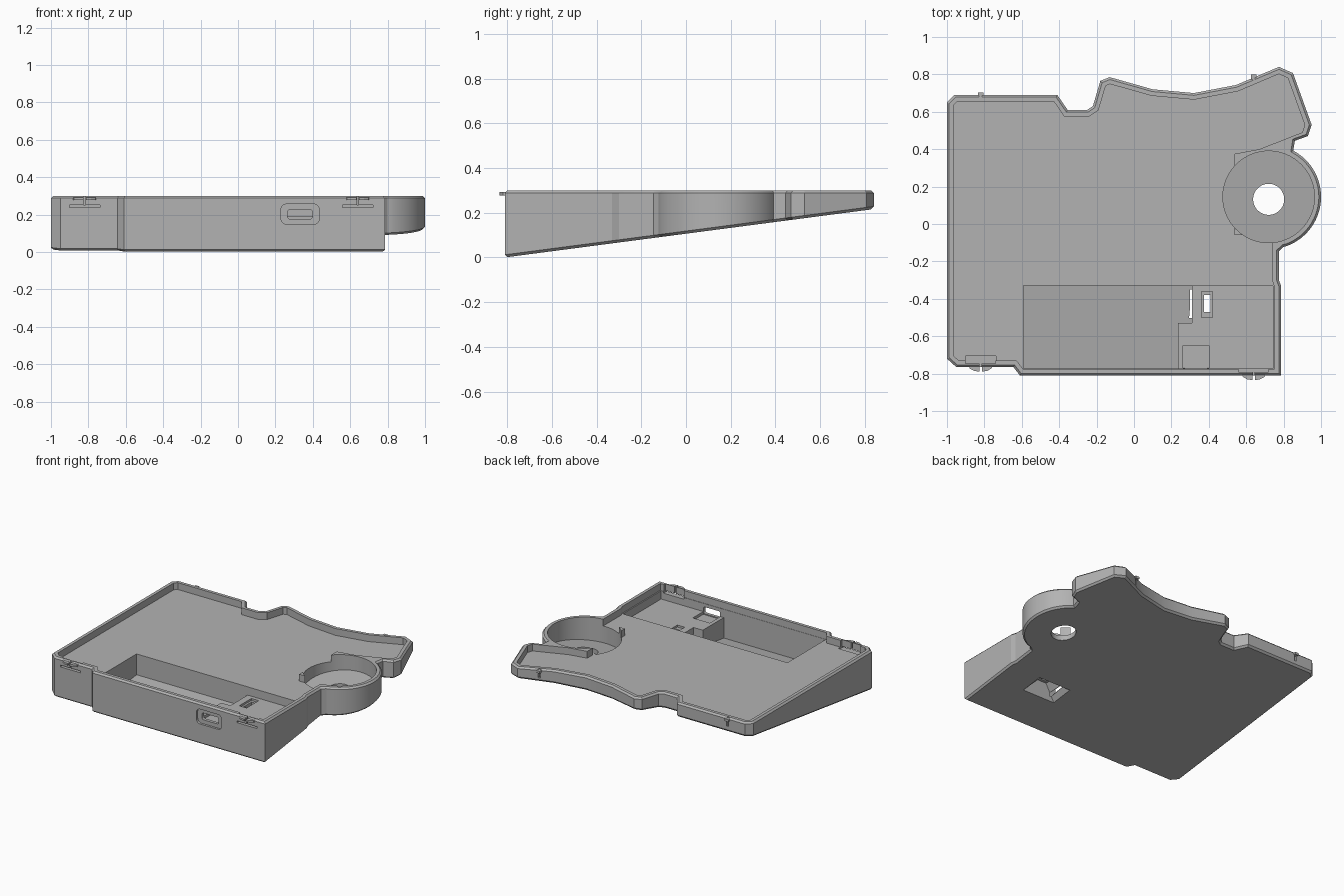
import bpy, bmesh, math
from mathutils import Vector

if "Cube" in bpy.data.objects:
    bpy.data.objects.remove(bpy.data.objects["Cube"])

grey = bpy.data.materials.new("plain grey")
grey.use_nodes = True
colour = (0.45, 0.45, 0.45, 1)
grey.diffuse_color = colour
grey.node_tree.nodes["Principled BSDF"].inputs["Base Color"].default_value = colour

TOP, FLOOR, WALL, EDGE = 0.3, 0.25, 0.035, 0.012
FRONT = -0.81


def base(y, lift=0.0):
    """Height of the sloping underside, plus a lift."""
    return 0.131 * (y - FRONT) + lift


def inset(points, amount):
    """Mitred inset of a clockwise outline."""
    result = []
    for i, p in enumerate(points):
        p = Vector(p)
        a = (p - Vector(points[i - 1])).normalized()
        b = (Vector(points[(i + 1) % len(points)]) - p).normalized()
        na, nb = Vector((a.y, -a.x)), Vector((b.y, -b.x))
        result.append(tuple(p + (na + nb) * amount / (1 + na.dot(nb))))
    return result


def finish(name, bm):
    bmesh.ops.recalc_face_normals(bm, faces=bm.faces)
    mesh = bpy.data.meshes.new(name)
    bm.to_mesh(mesh)
    bm.free()
    mesh.materials.append(grey)
    obj = bpy.data.objects.new(name, mesh)
    bpy.context.collection.objects.link(obj)
    return obj


def loft(name, rings):
    """Solid through matching rings of 3D points, capped at both ends."""
    bm = bmesh.new()
    loops = [[bm.verts.new(p) for p in ring] for ring in rings]
    for low, high in zip(loops, loops[1:]):
        for i in range(len(low)):
            bm.faces.new((low[i - 1], low[i], high[i], high[i - 1]))
    bm.faces.new(loops[0])
    bm.faces.new(loops[-1])
    return finish(name, bm)


def flat(points, z):
    return [(x, y, z) for x, y in points]


def sloped(points, lift):
    return [(x, y, base(y, lift)) for x, y in points]


def rect(x0, x1, y0, y1):
    return [(x0, y0), (x0, y1), (x1, y1), (x1, y0)]


def circle(cx, cy, r, start=0.0, end=360.0, steps=64):
    angles = [math.radians(start + (end - start) * i / steps) for i in range(steps)]
    return [(cx + r * math.cos(a), cy + r * math.sin(a)) for a in angles]


def box(name, x0, x1, y0, y1, z0, z1, rounding=0.0):
    """Box whose edges along y can be rounded."""
    bm = bmesh.new()
    bmesh.ops.create_cube(bm, size=1)
    for v in bm.verts:
        v.co = (x1 if v.co.x > 0 else x0, y1 if v.co.y > 0 else y0, z1 if v.co.z > 0 else z0)
    if rounding:
        edges = [e for e in bm.edges if abs(e.verts[0].co.y - e.verts[1].co.y) > 0.001]
        bmesh.ops.bevel(bm, geom=edges, offset=rounding, segments=5, profile=0.5, affect='EDGES')
    return finish(name, bm)


# Outline: left and back edges, wing, round bay, right and front edges
back = [(-1, 0.65), (-0.96, 0.69), (-0.41, 0.69), (-0.355, 0.61), (-0.25, 0.61),
        (-0.22, 0.63), (-0.18, 0.765), (-0.13, 0.785), (0.1, 0.72), (0.32, 0.7),
        (0.545, 0.743), (0.775, 0.84), (0.85, 0.807), (0.95, 0.53)]
neck = [(0.93, 0.47), (0.86, 0.445)]
bay_centre = (0.72, 0.145)
bay = circle(*bay_centre, 0.28, 62, -73, 40) + [(0.8, -0.122)]
front = [(0.775, -0.145), (0.775, -0.3), (0.786, -0.33), (0.786, FRONT), (-0.61, FRONT),
         (-0.645, -0.765), (-0.95, -0.765), (-1, -0.72)]
outline = back + neck + bay + front

# Tray body with chamfered rim and underside
slim = inset(outline, EDGE)
tray = loft("tray", [sloped(slim, 0), sloped(outline, EDGE),
                     flat(outline, TOP - EDGE), flat(slim, TOP)])

# Main cavity, leaving the block beside the round bay
inner = inset(outline, WALL)
block = [(0.9, 0.49), (0.67, 0.4), (0.537, 0.375), (0.537, -0.06), (0.741, -0.06)]
cavity = inner[:len(back)] + block + inner[-len(front):]
cutters = [loft("cavity_cutter", [flat(cavity, FLOOR), flat(cavity, 0.4)])]

# Round bay and the hole in its floor
disc = circle(*bay_centre, 0.245)
hole = circle(0.72, 0.132, 0.083)
cutters.append(loft("bay_cutter", [sloped(disc, 0.035), flat(disc, 0.42)]))
cutters.append(loft("bay_hole_cutter", [flat(hole, 0), flat(hole, 0.35)]))

# Battery recess, stepped around a raised shelf
recess = [(-0.59, -0.773), (-0.59, -0.33), (0.31, -0.33), (0.31, -0.53), (0.235, -0.53), (0.235, -0.773)]
shelf = [(0.23, -0.772), (0.23, -0.53), (0.305, -0.53), (0.305, -0.331), (0.742, -0.331), (0.742, -0.772)]
cutters.append(loft("recess_cutter", [sloped(recess, 0.035), flat(recess, 0.28)]))
cutters.append(loft("shelf_cutter", [flat(shelf, 0.19), flat(shelf, 0.29)]))

# Switch opening with a flared well underneath
well, throat = rect(0.26, 0.54, -0.51, -0.34), rect(0.35, 0.43, -0.49, -0.36)
cutters.append(loft("well_cutter", [sloped(well, -0.01), flat(throat, 0.15)]))
cutters.append(box("switch_cutter", 0.375, 0.408, -0.47, -0.38, 0.1, 0.24))
cutters.append(box("switch_pocket_cutter", 0.36, 0.42, -0.5, -0.36, 0.175, 0.24))

# Socket in the front wall
cutters.append(box("socket_pocket_cutter", 0.262, 0.4, -0.771, -0.65, 0.17, 0.27))
cutters.append(box("socket_face_cutter", 0.23, 0.435, -0.85, FRONT + 0.016, 0.148, 0.256, 0.03))
cutters.append(box("socket_hole_cutter", 0.265, 0.398, -0.85, -0.74, 0.177, 0.226, 0.012))

# Snap clips: slots in front and back walls, small nubs outside
for side, x, y_front, y_back in (("left", 0.64, FRONT, 0.785), ("right", -0.82, -0.765, 0.69)):
    cutters.append(box(side + "_slot_cutter", x - 0.082, x + 0.082, y_front - 0.05,
                       y_front + 0.06, 0.238, 0.251))
    cutters.append(box(side + "_thin_cutter", x - 0.08, x + 0.08, y_front + 0.02,
                       y_front + 0.06, 0.245, 0.35))
    cutters.append(box(side + "_slit_cutter", x - 0.005, x + 0.005, y_front - 0.05,
                       y_front + 0.06, 0.245, 0.35))
    cutters.append(box(side + "_back_slit_cutter", x - 0.008, x + 0.008, y_back - 0.015,
                       y_back + 0.06, 0.235, 0.35))
    for half, sign in (("inner", 1), ("outer", -1)):
        nub = [(x + sign * a, y_front + b) for a, b in
               ((0.006, 0.01), (0.065, 0.01), (0.058, -0.008), (0.035, -0.02), (0.006, -0.025))]
        loft(f"{side}_{half}_clip_nub", [flat(nub, 0.278), flat(nub, 0.292)])
    box(side + "_back_nub", x - 0.015, x + 0.015, y_back - 0.02, y_back + 0.014, 0.275, 0.292)

for cutter in cutters:
    mod = tray.modifiers.new(cutter.name, 'BOOLEAN')
    mod.operation = 'DIFFERENCE'
    mod.solver = 'EXACT'
    mod.object = cutter
    cutter.hide_render = True
    cutter.hide_viewport = True

# Bake the cuts, drop the cutters and shade the curved walls
bpy.context.view_layer.update()
evaluated = tray.evaluated_get(bpy.context.evaluated_depsgraph_get())
mesh = bpy.data.meshes.new_from_object(evaluated)
tray.modifiers.clear()
tray.data = mesh
for cutter in cutters:
    bpy.data.objects.remove(cutter)
bpy.ops.object.select_all(action='DESELECT')
tray.select_set(True)
bpy.context.view_layer.objects.active = tray
bpy.ops.object.shade_smooth_by_angle(angle=math.radians(20))
